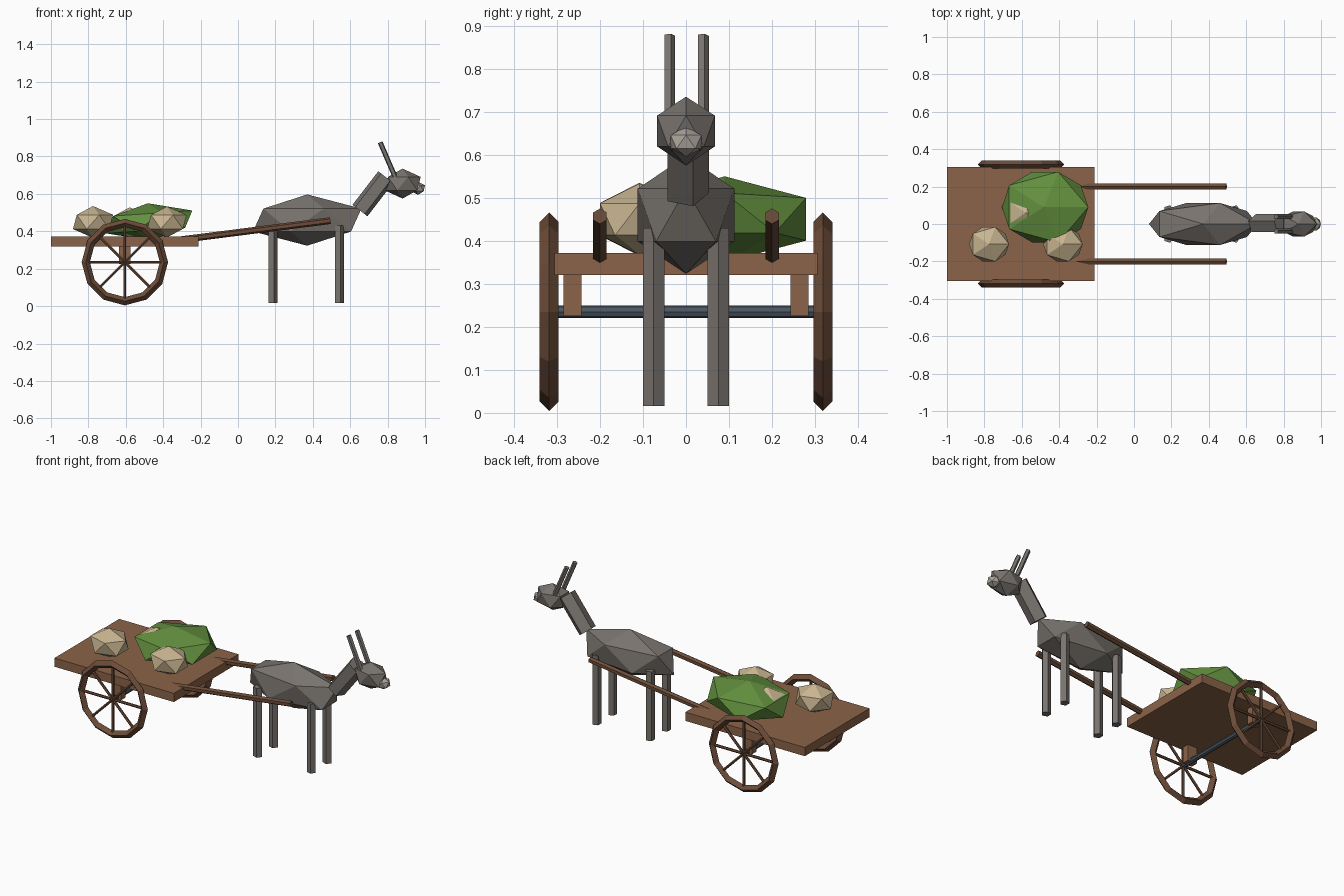
import bpy
import math
from mathutils import Vector, Matrix

cube = bpy.data.objects.get("Cube")
if cube:
    bpy.data.objects.remove(cube, do_unlink=True)


def material(name, rgb):
    m = bpy.data.materials.new(name)
    m.use_nodes = True
    m.diffuse_color = (*rgb, 1)
    m.node_tree.nodes["Principled BSDF"].inputs["Base Color"].default_value = (*rgb, 1)
    return m


wood = material("plank brown", (0.26, 0.125, 0.065))
dark_wood = material("dark wood", (0.15, 0.072, 0.04))
iron = material("slate iron", (0.07, 0.095, 0.12))
hide = material("grey hide", (0.19, 0.172, 0.155))
pale = material("pale muzzle", (0.42, 0.38, 0.34))
green = material("leaf green", (0.125, 0.28, 0.05))
beige = material("sack beige", (0.58, 0.46, 0.28))


def finish(name, mat):
    ob = bpy.context.object
    ob.name = name
    ob.data.materials.append(mat)
    return ob


def box(name, centre, size, mat):
    bpy.ops.mesh.primitive_cube_add(size=1, location=centre)
    bpy.context.object.scale = size
    return finish(name, mat)


def lump(name, centre, radii, mat, tilt=0):
    bpy.ops.mesh.primitive_ico_sphere_add(subdivisions=1, radius=1, location=centre)
    ob = finish(name, mat)
    ob.scale = radii
    ob.rotation_euler.y = math.radians(tilt)
    return ob


def rod(name, start, end, radius, sides, mat, first=(0, 1, 0)):
    """Prism between two points, with its first corner facing 'first'."""
    a, b = Vector(start), Vector(end)
    z = (b - a).normalized()
    x = Vector(first).cross(z).normalized()
    y = z.cross(x)
    bpy.ops.mesh.primitive_cylinder_add(vertices=sides, radius=radius, depth=(b - a).length)
    ob = finish(name, mat)
    turn = Matrix((x, y, z)).transposed().to_4x4()
    ob.matrix_world = Matrix.Translation((a + b) / 2) @ turn
    return ob


# Cart bed and axle
box("cart_bed", (-0.605, 0, 0.346), (0.79, 0.612, 0.052), wood)
hub = Vector((-0.605, 0, 0.235))
rod("axle", hub - Vector((0, 0.32, 0)), hub + Vector((0, 0.32, 0)), 0.015, 8, iron, (0, 0, 1))

# Wheels, brackets and shafts on both sides
for side, s in (("left", 1), ("right", -1)):
    centre = hub + Vector((0, s * 0.318, 0))
    bpy.ops.mesh.primitive_torus_add(
        major_segments=12, minor_segments=4, major_radius=0.209, minor_radius=0.022,
        location=centre, rotation=(math.pi / 2, 0, 0))
    finish(side + "_wheel_rim", dark_wood)
    for i in range(4):
        angle = i * math.pi / 4
        reach = Vector((math.cos(angle), 0, math.sin(angle))) * 0.205
        rod(f"{side}_spoke_pair_{i + 1}", centre - reach, centre + reach, 0.008, 6, dark_wood)
    box(side + "_axle_bracket", (-0.605, s * 0.264, 0.275), (0.06, 0.042, 0.1), wood)
    rod(side + "_shaft", (-0.4, s * 0.2, 0.343), (0.494, s * 0.2, 0.457), 0.018, 6,
        dark_wood, (0, 0, 1))

# Load on the bed
lump("green_bundle", (-0.475, 0.09, 0.45), (0.262, 0.222, 0.1), green, -4)
lump("rear_sack", (-0.775, -0.108, 0.45), (0.12, 0.108, 0.085), beige)
lump("front_sack", (-0.38, -0.108, 0.45), (0.118, 0.108, 0.083), beige)
lump("buried_sack", (-0.58, 0.06, 0.445), (0.115, 0.108, 0.083), beige)

# Animal
lump("body", (0.37, 0, 0.46), (0.324, 0.132, 0.137), hide)
rod("neck", (0.652, 0, 0.511), (0.79, 0, 0.69), 0.053, 5, hide)
lump("head", (0.88, 0, 0.655), (0.108, 0.079, 0.08), hide)
lump("muzzle", (0.963, 0, 0.63), (0.041, 0.042, 0.035), pale)
for side, s in (("left", 1), ("right", -1)):
    rod(side + "_ear", (0.84, s * 0.039, 0.69), (0.76, s * 0.039, 0.876), 0.014, 5, hide)
    for place, x in (("front", 0.54), ("rear", 0.185)):
        rod(f"{place}_{side}_leg", (x, s * 0.075, 0.016), (x, s * 0.075, 0.43), 0.0265, 5,
            hide, (1, 0, 0))
